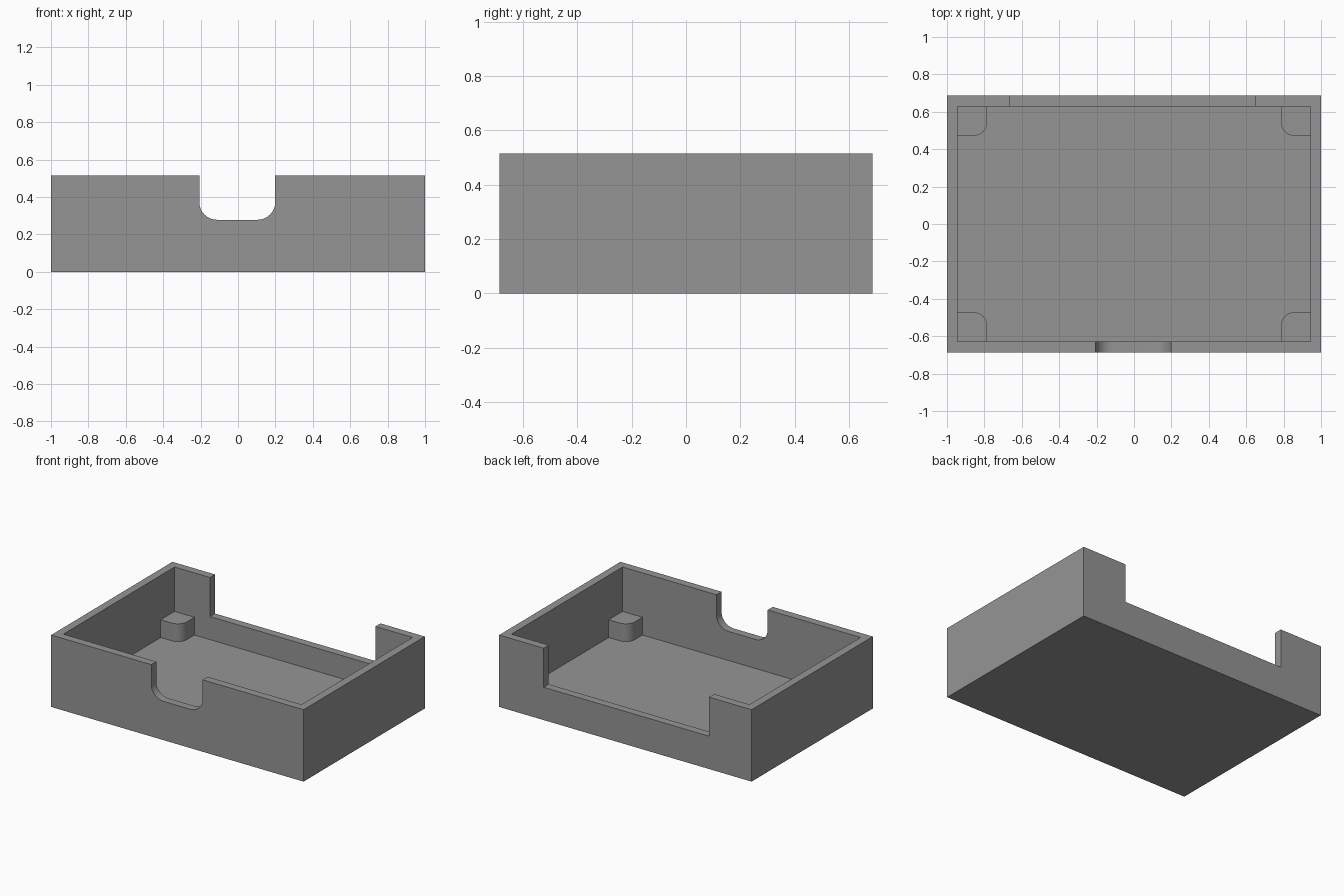
import bpy, bmesh, math
from mathutils import Vector

if "Cube" in bpy.data.objects:
    bpy.data.objects.remove(bpy.data.objects["Cube"])

# Main sizes
HX, HY, H = 1.0, 0.686, 0.515       # outer half sizes and height
WALL, FLOOR = 0.057, 0.07
IX, IY = HX - WALL, HY - WALL       # inner half sizes

grey = bpy.data.materials.new("grey")
grey.diffuse_color = (0.3, 0.3, 0.3, 1)
grey.use_nodes = True
grey.node_tree.nodes["Principled BSDF"].inputs["Base Color"].default_value = grey.diffuse_color


def arc(cx, cy, r, a0, a1, n=10):
    """Points on an arc, angles in degrees."""
    angles = [math.radians(a0 + (a1 - a0) * i / n) for i in range(n + 1)]
    return [(cx + r * math.cos(a), cy + r * math.sin(a)) for a in angles]


def rect(x0, x1, y0, y1):
    return [(x0, y0), (x1, y0), (x1, y1), (x0, y1)]


def prism(name, profile, start, end, upright=False):
    """Extrude a profile along z, or along y when upright (profile is x, z)."""
    bm = bmesh.new()
    place = (lambda u, v: (u, start, v)) if upright else (lambda u, v: (u, v, start))
    face = bm.faces.new([bm.verts.new(place(u, v)) for u, v in profile])
    out = bmesh.ops.extrude_face_region(bm, geom=[face])
    step = Vector((0, end - start, 0)) if upright else Vector((0, 0, end - start))
    bmesh.ops.translate(bm, vec=step,
                        verts=[g for g in out["geom"] if isinstance(g, bmesh.types.BMVert)])
    bmesh.ops.recalc_face_normals(bm, faces=bm.faces)
    mesh = bpy.data.meshes.new(name)
    bm.to_mesh(mesh)
    bm.free()
    mesh.materials.append(grey)
    obj = bpy.data.objects.new(name, mesh)
    bpy.context.collection.objects.link(obj)
    return obj


def smooth(obj):
    bpy.ops.object.select_all(action='DESELECT')
    obj.select_set(True)
    bpy.context.view_layer.objects.active = obj
    bpy.ops.object.shade_smooth_by_angle(angle=math.radians(30))


# Tray body
tray = prism("tray", rect(-HX, HX, -HY, HY), 0, H)

# Inside space, rounded front notch and square back notch
r, left, right, low = 0.095, -0.207, 0.199, 0.278
front_profile = ([(right, 0.8), (left, 0.8)]
                 + arc(left + r, low + r, r, 180, 270)
                 + arc(right - r, low + r, r, 270, 360))
cutters = [
    prism("cavity_cutter", rect(-IX, IX, -IY, IY), FLOOR, 0.8),
    prism("front_notch_cutter", front_profile, -0.8, -0.5, upright=True),
    prism("back_notch_cutter", rect(-0.663, 0.648, 0.235, 0.8), 0.5, 0.8, upright=True),
]
for cutter in cutters:
    mod = tray.modifiers.new(cutter.name, 'BOOLEAN')
    mod.operation = 'DIFFERENCE'
    mod.solver = 'EXACT'
    mod.object = cutter
    cutter.hide_render = True

# Apply the cuts, then drop the cutters
bpy.context.view_layer.update()
tray_mesh = bpy.data.meshes.new_from_object(
    tray.evaluated_get(bpy.context.evaluated_depsgraph_get()))
tray.modifiers.clear()
tray.data = tray_mesh
for cutter in cutters:
    bpy.data.objects.remove(cutter)
smooth(tray)

# Corner support posts with one rounded corner each
SIZE, PR, POST_TOP = 0.157, 0.07, 0.197
for side, sx in (("left", -1), ("right", 1)):
    for end, sy in (("front", -1), ("back", 1)):
        x, y = IX - SIZE, IY - SIZE
        profile = ([(IX, IY), (x, IY)]
                   + arc(x + PR, y + PR, PR, 180, 270)
                   + [(IX, y)])
        post = prism(f"{end}_{side}_post",
                     [(sx * u, sy * v) for u, v in profile], FLOOR, POST_TOP)
        smooth(post)
